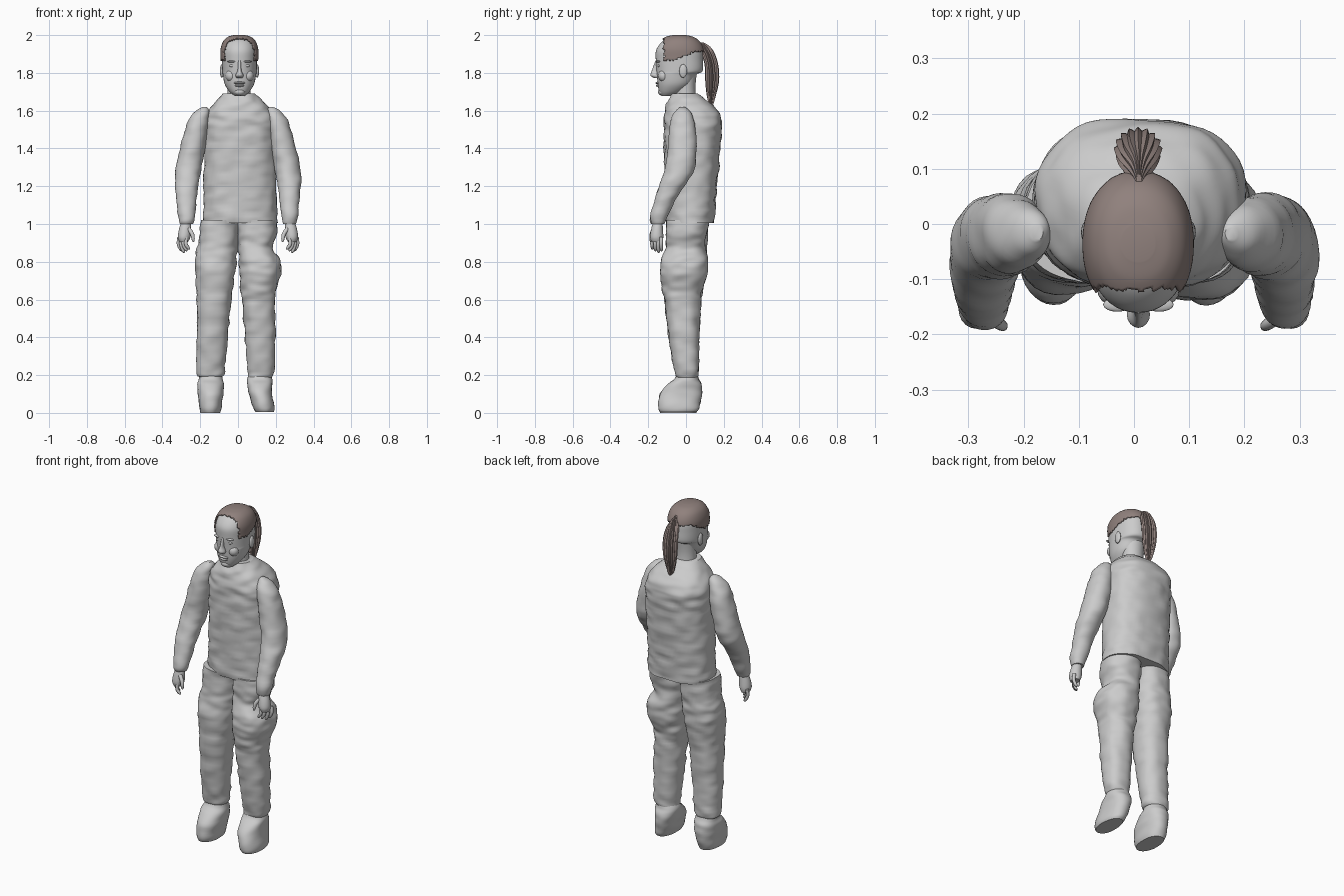
import bpy
import bmesh
import math
from mathutils import Vector, noise

default_cube = bpy.data.objects.get("Cube")
if default_cube:
    bpy.data.objects.remove(default_cube, do_unlink=True)


def make_material(name, colour):
    material = bpy.data.materials.new(name)
    material.use_nodes = True
    material.diffuse_color = (*colour, 1)
    shader = next(n for n in material.node_tree.nodes if n.type == "BSDF_PRINCIPLED")
    shader.inputs["Base Color"].default_value = (*colour, 1)
    shader.inputs["Roughness"].default_value = 0.8
    return material


GREY = make_material("plain grey", (0.6, 0.6, 0.6))
BROWN = make_material("hair brown", (0.28, 0.22, 0.205))


def finish(obj, material, angle=45):
    obj.data.materials.append(material)
    bpy.ops.object.select_all(action="DESELECT")
    obj.select_set(True)
    bpy.context.view_layer.objects.active = obj
    bpy.ops.object.shade_smooth_by_angle(angle=math.radians(angle))
    return obj


def spline(rows, steps):
    """Smooth rows of values through all the given rows."""
    result = []
    for i in range(len(rows) - 1):
        before, after = rows[max(i - 1, 0)], rows[min(i + 2, len(rows) - 1)]
        for s in range(steps):
            t = s / steps
            row = []
            for a, b, c, d in zip(before, rows[i], rows[i + 1], after):
                m, n = (c - a) / 2, (d - b) / 2
                row.append(b + m * t + (3 * (c - b) - 2 * m - n) * t**2
                           + (2 * (b - c) + m + n) * t**3)
            result.append(row)
    return result + [list(rows[-1])]


def loft(name, rows, material=GREY, power=2.0, crumple=0.0, ridges=0.0,
         grow=0.0, sides=36, steps=5, keep=None):
    """Skin level cross-sections given as (z, x min, x max, y min, y max)."""
    bm = bmesh.new()
    rings = []
    for z, x0, x1, y0, y1 in spline(rows, steps):
        ring = []
        for k in range(sides):
            a = math.tau * k / sides
            c, s = math.cos(a), math.sin(a)
            r = 1 + ridges * math.cos(a * sides / 4)
            x = (x0 + x1) / 2 + math.copysign(abs(c) ** (2 / power), c) * r * ((x1 - x0) / 2 + grow)
            y = (y0 + y1) / 2 + math.copysign(abs(s) ** (2 / power), s) * r * ((y1 - y0) / 2 + grow)
            fold = crumple * noise.noise(Vector((x * 14, y * 14, z * 26)))
            ring.append(bm.verts.new((x + c * fold, y + s * fold, z + grow)))
        rings.append(ring)
    for low, high in zip(rings, rings[1:]):
        for k in range(sides):
            j = (k + 1) % sides
            bm.faces.new((low[k], low[j], high[j], high[k]))
    bm.faces.new(rings[0][::-1])
    bm.faces.new(rings[-1])
    bmesh.ops.recalc_face_normals(bm, faces=bm.faces)
    if keep:
        gone = [f for f in bm.faces if not keep(f.calc_center_median())]
        bmesh.ops.delete(bm, geom=gone, context="FACES")
    mesh = bpy.data.meshes.new(name)
    bm.to_mesh(mesh)
    bm.free()
    obj = bpy.data.objects.new(name, mesh)
    bpy.context.collection.objects.link(obj)
    return finish(obj, material)


def blob(name, centre, size):
    bpy.ops.mesh.primitive_uv_sphere_add(segments=16, ring_count=10, location=centre)
    obj = bpy.context.object
    obj.name = name
    obj.scale = size
    return finish(obj, GREY)


def tube(name, points, radius):
    curve = bpy.data.curves.new(name, "CURVE")
    curve.dimensions = "3D"
    curve.bevel_depth = radius
    curve.bevel_resolution = 3
    curve.use_fill_caps = True
    path = curve.splines.new("POLY")
    smooth = spline(points, 4)
    path.points.add(len(smooth) - 1)
    for i, (point, p) in enumerate(zip(path.points, smooth)):
        point.co = (*p, 1)
        point.radius = math.sqrt(max(0.1, 1.02 - (i / (len(smooth) - 1)) ** 4))
    path.use_smooth = True
    obj = bpy.data.objects.new(name, curve)
    bpy.context.collection.objects.link(obj)
    curve.materials.append(GREY)


def mirrored(rows, side):
    return [(z, *sorted((side * a, side * b)), c, d) for z, a, b, c, d in rows]


# Torso with sloping shoulders and a high collar
loft("torso", [
    (1.005, -.185, .208, -.105, .15), (1.15, -.182, .203, -.11, .16),
    (1.35, -.18, .203, -.115, .178), (1.5, -.178, .203, -.12, .19),
    (1.56, -.175, .198, -.118, .19), (1.61, -.15, .17, -.11, .16),
    (1.66, -.105, .12, -.09, .105), (1.69, -.08, .09, -.075, .06),
], power=2.4, crumple=.009, sides=56, steps=9)
loft("neck", [(1.62, -.06, .07, -.06, .06), (1.72, -.055, .065, -.06, .05),
              (1.82, -.06, .07, -.06, .06)])

# Trouser legs, the left one with a bulging pocket
loft("right_leg", [
    (.19, -.205, -.085, -.05, .06), (.22, -.22, -.07, -.062, .066),
    (.4, -.218, -.055, -.09, .07), (.6, -.218, -.035, -.115, .082),
    (.75, -.225, -.015, -.125, .105), (.83, -.225, -.006, -.115, .11),
    (.9, -.21, .0, -.105, .115), (1.02, -.198, .003, -.105, .12),
], power=2.3, crumple=.009, steps=8)
loft("left_leg", [
    (.18, .06, .175, -.05, .06), (.22, .05, .19, -.062, .066),
    (.4, .035, .198, -.09, .07), (.58, .022, .197, -.112, .078),
    (.66, .012, .205, -.125, .09), (.74, .008, .228, -.137, .115),
    (.81, .004, .22, -.132, .115), (.88, .001, .182, -.108, .1),
    (.95, -.002, .207, -.11, .115), (1.02, -.003, .2, -.105, .12),
], power=2.3, crumple=.009, steps=8)

# Shoes
loft("right_shoe", [
    (0, -.2, -.095, -.138, .055), (.03, -.206, -.088, -.147, .07),
    (.1, -.212, -.078, -.138, .085), (.15, -.215, -.075, -.1, .083),
    (.18, -.208, -.08, -.062, .068), (.22, -.2, -.09, -.045, .055),
], power=2.2, crumple=.004)
loft("left_shoe", [
    (.005, .09, .188, -.138, .055), (.03, .078, .193, -.147, .07),
    (.1, .058, .18, -.138, .085), (.15, .048, .183, -.1, .083),
    (.18, .05, .182, -.062, .068), (.22, .065, .17, -.045, .055),
], power=2.2, crumple=.004)

# Arms and hands
arm = [
    (1.0, .237, .305, -.185, -.115), (1.03, .23, .315, -.19, -.1),
    (1.12, .22, .325, -.168, -.06), (1.2, .21, .334, -.142, -.01),
    (1.27, .2, .332, -.118, .038), (1.35, .183, .32, -.1, .052),
    (1.46, .165, .292, -.092, .055), (1.55, .155, .262, -.08, .042),
    (1.6, .152, .222, -.055, .02), (1.62, .165, .185, -.03, -.005),
]
palm = [
    (.905, .265, .31, -.182, -.125), (.93, .252, .318, -.19, -.12),
    (.97, .248, .313, -.185, -.122), (1.02, .25, .298, -.172, -.125),
]
for side, label in ((-1, "right"), (1, "left")):
    loft(label + "_arm", mirrored(arm, side), crumple=.006, power=2.1)
    loft(label + "_palm", mirrored(palm, side), sides=20)
    for i in range(4):
        x, y = .312 - i * .013, -.13 - i * .016
        tip = .85 + .008 * abs(i - 1)
        tube(f"{label}_finger_{i + 1}", [
            (side * x, y, .93), (side * (x + .003), y - .002, .895),
            (side * (x - .008), y, tip + .01), (side * (x - .018), y + .002, tip)], .0095)
    tube(label + "_thumb", [
        (side * .262, -.17, .975), (side * .242, -.182, .945),
        (side * .236, -.187, .905)], .011)

# Head and face
skull = [
    (1.678, -.015, .035, -.128, -.075), (1.7, -.045, .06, -.142, -.02),
    (1.74, -.07, .085, -.15, .03), (1.79, -.08, .096, -.154, .055),
    (1.81, -.083, .099, -.156, .088), (1.87, -.085, .1, -.16, .09),
    (1.92, -.084, .099, -.158, .086), (1.96, -.07, .085, -.132, .064),
    (1.983, -.045, .06, -.098, .03), (1.992, -.015, .03, -.06, -.01),
]
loft("head", skull, power=2.15, sides=48)
loft("nose", [
    (1.772, -.006, .022, -.168, -.14), (1.787, -.013, .029, -.188, -.14),
    (1.815, -.002, .018, -.18, -.14), (1.865, .0, .016, -.162, -.14),
], sides=16)
blob("upper_lip", (.008, -.148, 1.747), (.03, .014, .007))
blob("lower_lip", (.008, -.146, 1.733), (.025, .014, .007))
blob("chin", (.008, -.125, 1.7), (.03, .024, .02))
for side, label in ((-1, "right"), (1, "left")):
    blob(label + "_ear", (.008 + side * .093, -.015, 1.81), (.011, .021, .036))
    blob(label + "_eye", (.008 + side * .036, -.142, 1.838), (.017, .01, .008))
    blob(label + "_brow", (.008 + side * .038, -.146, 1.86), (.026, .013, .006))
    blob(label + "_cheek", (.008 + side * .045, -.118, 1.785), (.03, .03, .032))


# Swept-back hair with a ragged hairline
def under_hair(point):
    back = min(max((point.y + .05) / .1, 0), 1)
    ragged = .01 * noise.noise(point * 90)
    return point.z > 1.868 + .045 * back + ragged and point.y > -.118 + ragged


hair = loft("hair", skull, BROWN, power=2.15, grow=.008, sides=96, steps=8, keep=under_hair)
shell = hair.modifiers.new("thickness", "SOLIDIFY")
shell.thickness = .007
shell.offset = -1

# Ponytail with strand ridges
loft("ponytail", [
    (1.615, .003, .013, .126, .138), (1.68, -.018, .032, .112, .156),
    (1.76, -.03, .045, .105, .172), (1.84, -.032, .047, .102, .168),
    (1.9, -.025, .04, .085, .15), (1.94, -.006, .024, .066, .124),
    (1.962, .004, .014, .066, .09),
], BROWN, ridges=.1, sides=64)
